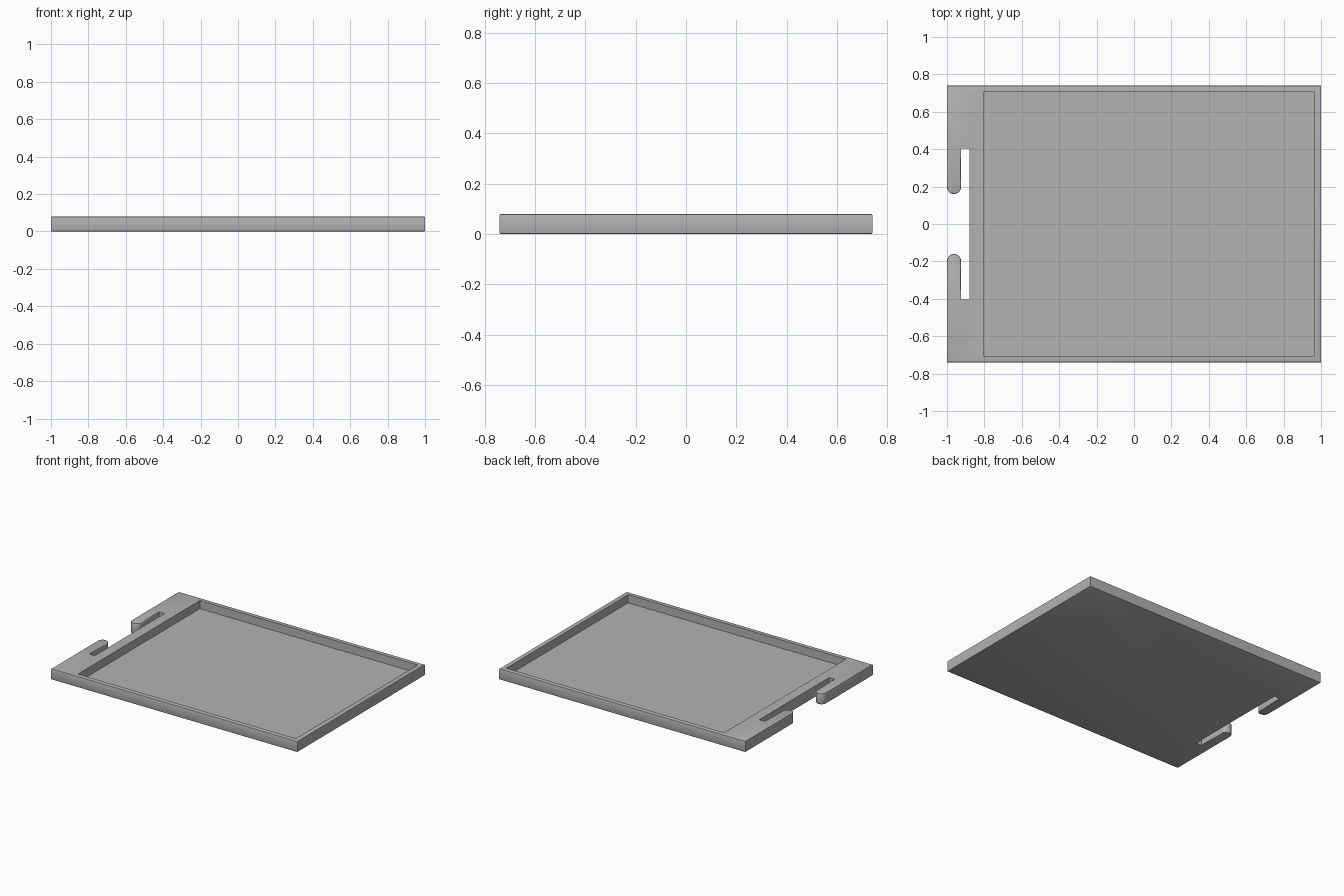
import bpy, bmesh
from math import sin, cos, pi

cube = bpy.data.objects.get("Cube")
if cube:
    bpy.data.objects.remove(cube, do_unlink=True)

HALF_X, HALF_Y, HEIGHT = 1.0, 0.74, 0.08
SLOT_X, HOOK_X = -0.88, -0.925      # inner and outer sides of the slots
SLOT_Y, TIP_Y = 0.405, 0.16         # slot end and hook tip
FLOOR = 0.02

grey = bpy.data.materials.new("plain grey")
grey.use_nodes = True
colour = (0.45, 0.45, 0.45, 1)
grey.diffuse_color = colour
grey.node_tree.nodes["Principled BSDF"].inputs["Base Color"].default_value = colour


def make_object(name, bm):
    bmesh.ops.recalc_face_normals(bm, faces=bm.faces)
    mesh = bpy.data.meshes.new(name)
    bm.to_mesh(mesh)
    bm.free()
    mesh.materials.append(grey)
    ob = bpy.data.objects.new(name, mesh)
    bpy.context.collection.objects.link(ob)
    return ob


# Half outline: slot, round hook tip, outer corners
radius = (HOOK_X + HALF_X) / 2
centre = (HOOK_X - HALF_X) / 2
half = [(SLOT_X, SLOT_Y), (HOOK_X, SLOT_Y)]
half += [(centre + radius * cos(pi * i / 12), TIP_Y + radius - radius * sin(pi * i / 12))
         for i in range(13)]
half += [(-HALF_X, HALF_Y), (HALF_X, HALF_Y)]
outline = half + [(x, -y) for x, y in reversed(half)]

# Extruded tray body
bm = bmesh.new()
base = bm.faces.new([bm.verts.new((x, y, 0)) for x, y in outline])
top = bmesh.ops.extrude_face_region(bm, geom=[base], use_keep_orig=True)["geom"]
bmesh.ops.translate(bm, verts=[v for v in top if isinstance(v, bmesh.types.BMVert)],
                    vec=(0, 0, HEIGHT))
bmesh.ops.recalc_face_normals(bm, faces=bm.faces)

# Softened rims on the outside and around the hooks
rims = []
for e in bm.edges:
    a, b = (v.co for v in e.verts)
    in_slot = max(a.x, b.x) > SLOT_X - 0.01 and min(a.x, b.x) > -0.95 and max(a.x, b.x) < 0
    if abs(a.z - b.z) < 0.001 and not in_slot:
        rims.append(e)
bmesh.ops.bevel(bm, geom=rims, offset=0.005, segments=2, profile=0.5, affect='EDGES')
tray = make_object("tray", bm)

# Shallow rectangular recess
bm = bmesh.new()
bmesh.ops.create_cube(bm, size=1)
for v in bm.verts:
    v.co = (-0.805 if v.co.x < 0 else 0.965,
            -0.707 if v.co.y < 0 else 0.707,
            FLOOR if v.co.z < 0 else 0.2)
cutter = make_object("recess_cutter", bm)
cutter.hide_render = True

cut = tray.modifiers.new("recess", 'BOOLEAN')
cut.operation = 'DIFFERENCE'
cut.solver = 'EXACT'
cut.object = cutter
bpy.ops.object.select_all(action='DESELECT')
tray.select_set(True)
bpy.context.view_layer.objects.active = tray
bpy.ops.object.modifier_apply(modifier=cut.name)
bpy.data.objects.remove(cutter, do_unlink=True)
bpy.ops.object.shade_smooth_by_angle(angle=pi / 6)
